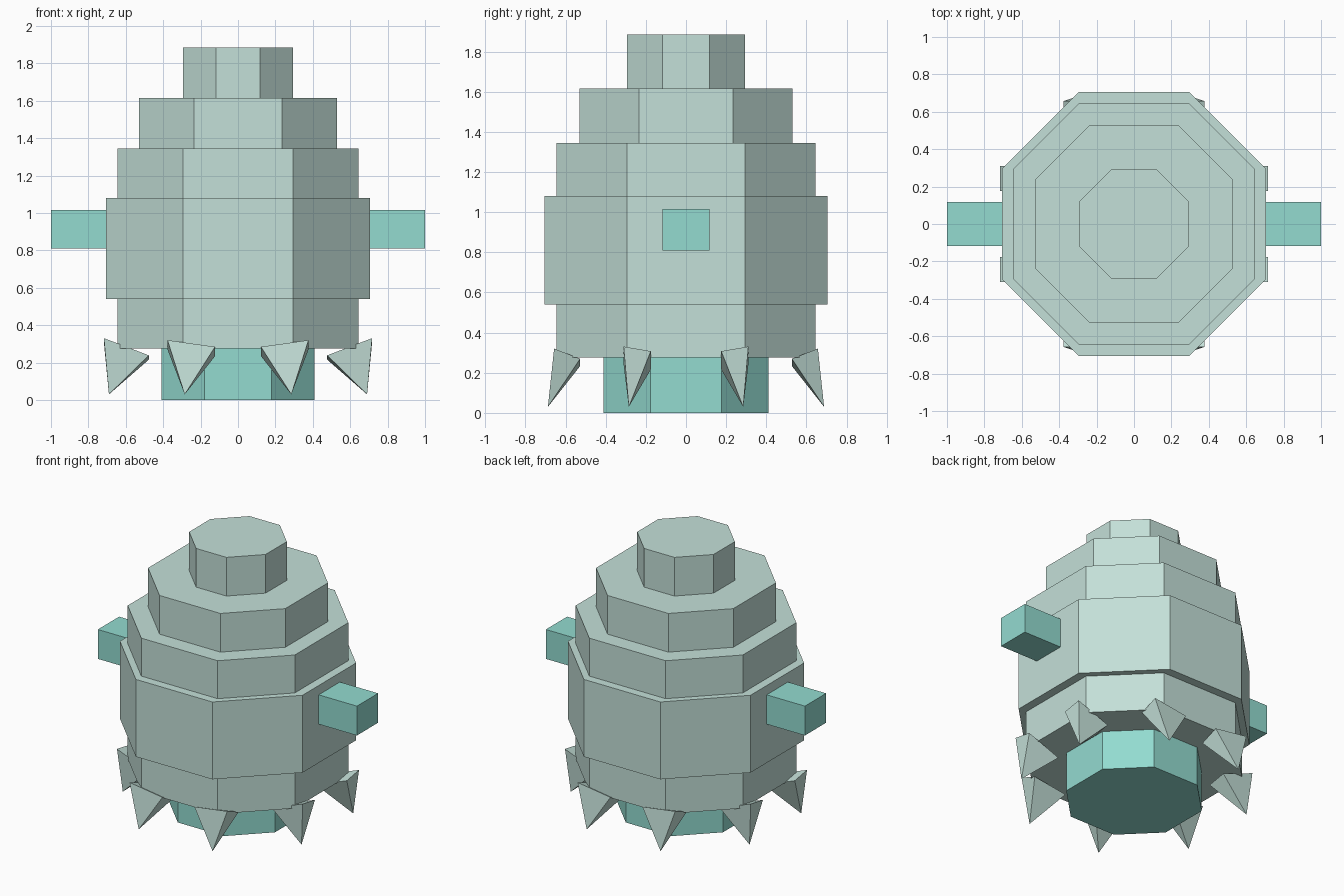
import bpy
from mathutils import Vector

if "Cube" in bpy.data.objects:
    bpy.data.objects.remove(bpy.data.objects["Cube"])


def material(name, rgb):
    m = bpy.data.materials.new(name)
    m.diffuse_color = (*rgb, 1)
    m.use_nodes = True
    m.node_tree.nodes["Principled BSDF"].inputs["Base Color"].default_value = m.diffuse_color
    return m


PALE = material("pale_grey_green", (0.552, 0.745, 0.687))
TEAL = material("teal", (0.292, 0.708, 0.631))


def add_mesh(name, verts, faces, mat):
    me = bpy.data.meshes.new(name)
    me.from_pydata(verts, [], faces)
    me.materials.append(mat)
    ob = bpy.data.objects.new(name, me)
    bpy.context.collection.objects.link(ob)
    return ob


def prism(name, outline, z0, z1, mat):
    """Closed upright solid from a counter-clockwise outline."""
    n = len(outline)
    verts = [(x, y, z) for z in (z0, z1) for x, y in outline]
    faces = [tuple(range(n))[::-1], tuple(range(n, 2 * n))]
    faces += [(i, (i + 1) % n, n + (i + 1) % n, n + i) for i in range(n)]
    return add_mesh(name, verts, faces, mat)


def octagon(a, h):
    """Eight corners: a = distance to the flat side, h = half of that side."""
    return [(a, -h), (a, h), (h, a), (-h, a), (-a, h), (-a, -h), (-h, -a), (h, -a)]


# Stepped octagonal body
tiers = [
    ("lower_tier", 0.645, 0.295, 0.275, 0.54),
    ("middle_tier", 0.705, 0.295, 0.54, 1.08),
    ("shoulder_tier", 0.645, 0.295, 1.08, 1.345),
    ("upper_tier", 0.53, 0.235, 1.345, 1.615),
    ("top_cap", 0.295, 0.117, 1.615, 1.885),
]
for name, a, h, z0, z1 in tiers:
    prism(name, octagon(a, h), z0, z1, PALE)

# Foot under the body
prism("foot", octagon(0.41, 0.178), 0.0, 0.275, TEAL)

# Side pegs
for side, x0, x1 in (("left", -1.0, -0.70), ("right", 0.70, 1.0)):
    outline = [(x0, -0.117), (x1, -0.117), (x1, 0.117), (x0, 0.117)]
    prism(side + "_peg", outline, 0.81, 1.015, TEAL)


# Spikes: four-sided pyramids with tilted bases, pointing down and outward
def spike(name, centre, tip, half_x, half_y, sx, sy):
    c, t = Vector(centre), Vector(tip)
    d = t - c
    verts = []
    for u, v in ((-1, -1), (1, -1), (1, 1), (-1, 1)):
        dx, dy = u * half_x, v * half_y
        dz = -(d.x * dx + d.y * dy) / d.z   # base plane square to the axis
        verts.append((sx * (c.x + dx), sy * (c.y + dy), c.z + dz))
    verts.append((sx * t.x, sy * t.y, t.z))
    faces = [(0, 1, 2, 3), (1, 0, 4), (2, 1, 4), (3, 2, 4), (0, 3, 4)]
    if sx * sy < 0:
        faces = [f[::-1] for f in faces]
    add_mesh(name, verts, faces, PALE)


for sx in (-1, 1):
    for sy in (-1, 1):
        place = ("front" if sy < 0 else "back") + ("_left" if sx < 0 else "_right")
        spike("side_spike_" + place, (0.597, 0.243, 0.273), (0.69, 0.285, 0.03),
              0.12, 0.0675, sx, sy)
        spike("end_spike_" + place, (0.25, 0.592, 0.277), (0.285, 0.688, 0.03),
              0.127, 0.065, sx, sy)
